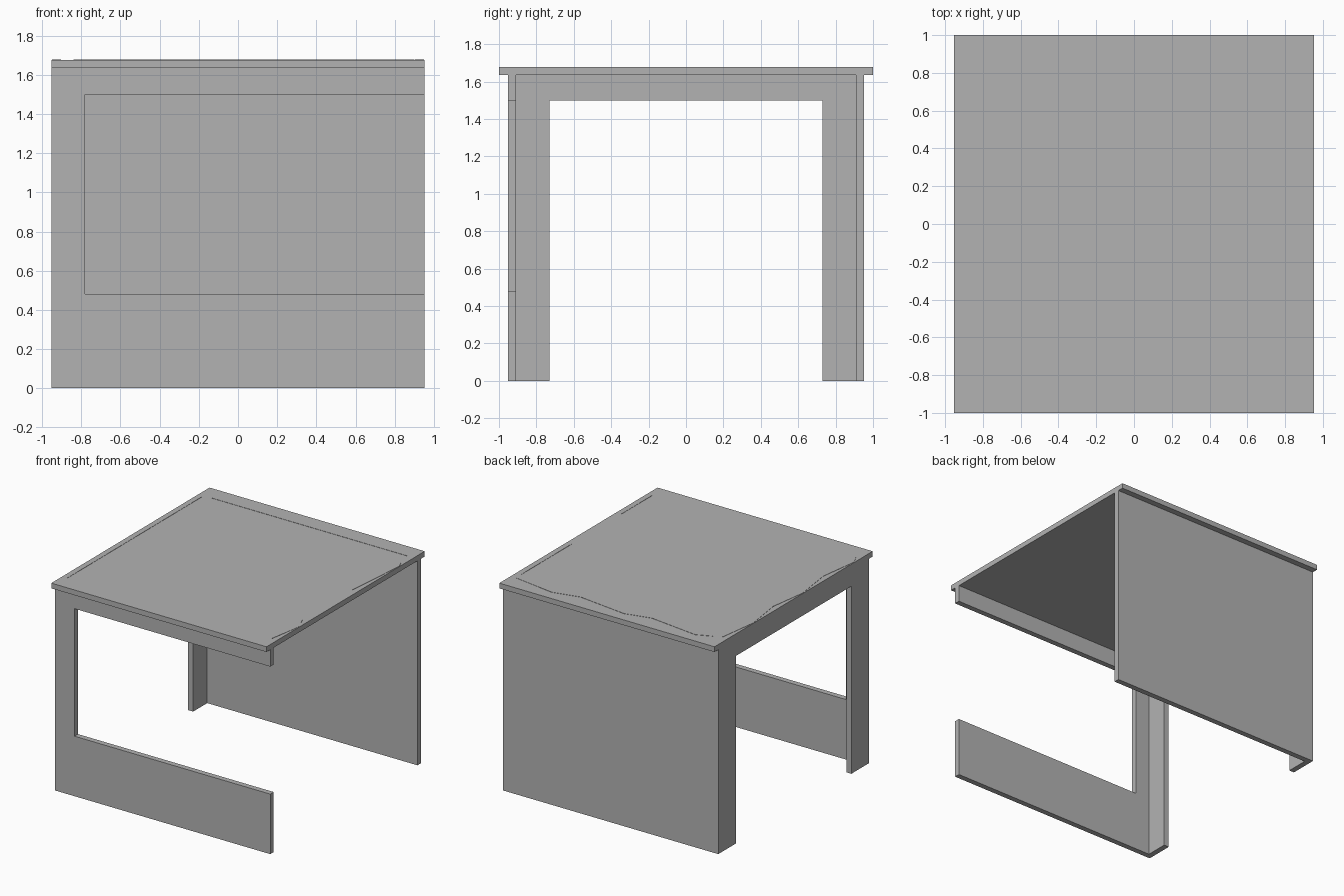
import bpy, bmesh

cube = bpy.data.objects.get("Cube")
if cube:
    bpy.data.objects.remove(cube, do_unlink=True)

grey = bpy.data.materials.new("plain_grey")
grey.use_nodes = True
grey.diffuse_color = (0.45, 0.45, 0.45, 1)
grey.node_tree.nodes["Principled BSDF"].inputs["Base Color"].default_value = grey.diffuse_color


def prism(name, outline, z0, z1):
    """Extrude a flat outline (x, y) from z0 up to z1."""
    bm = bmesh.new()
    base = bm.faces.new([bm.verts.new((x, y, z0)) for x, y in outline])
    top = bmesh.ops.extrude_face_region(bm, geom=[base])["geom"]
    for v in top:
        if isinstance(v, bmesh.types.BMVert):
            v.co.z = z1
    bmesh.ops.recalc_face_normals(bm, faces=bm.faces)
    mesh = bpy.data.meshes.new(name)
    bm.to_mesh(mesh)
    bm.free()
    mesh.materials.append(grey)
    obj = bpy.data.objects.new(name, mesh)
    bpy.context.collection.objects.link(obj)
    return obj


def rect(x0, x1, y0, y1):
    return [(x0, y0), (x1, y0), (x1, y1), (x0, y1)]


def cut(target, cutter):
    """Subtract the cutter from the target and discard it."""
    cutter.hide_render = True
    mod = target.modifiers.new("opening", 'BOOLEAN')
    mod.operation = 'DIFFERENCE'
    mod.solver = 'EXACT'
    mod.object = cutter
    bpy.context.view_layer.objects.active = target
    bpy.ops.object.modifier_apply(modifier=mod.name)
    bpy.data.objects.remove(cutter, do_unlink=True)


W = 0.952        # outer half width of the walls
I = 0.908        # inner half width
EAVE = 1.635     # top of the walls
LINTEL = 1.5     # top of the openings

# Three walls, open on the +x side
walls = prism("walls", [(W, -W), (W, -I), (-I, -I), (-I, I),
                        (W, I), (W, W), (-W, W), (-W, -W)], 0, EAVE)

# Wide front window running out to the open side, and side doorway
cut(walls, prism("window_cutter", rect(-0.78, 1.2, -1.2, -0.8), 0.48, LINTEL))
cut(walls, prism("doorway_cutter", rect(-1.2, -0.85, -0.73, 0.73), -0.2, LINTEL))

# Flat roof slab overhanging front and back
ROOF = 1.677
prism("roof", rect(-W, W, -1, 1), EAVE, ROOF)

# Thin triangular slivers lying along the roof edges
slivers = {
    "left_sliver": [(-0.905, y0, -0.95, ya, y1) for y0, ya, y1 in
                    ((0.83, 0.51, 0.19), (0.19, -0.12, -0.44), (-0.44, -0.77, -0.86))],
    "right_sliver": [(0.905, 0.79, 0.95, 0.68, 0.15), (0.905, -0.48, 0.95, -0.59, -0.86)],
}
for name, items in slivers.items():
    for x, y0, xa, ya, y1 in items:
        prism(name, [(x, y0), (xa, ya), (x, y1)], ROOF, ROOF + 0.002)
for x0, xa, x1 in ((-0.84, -0.72, -0.3), (-0.3, -0.09, 0.33), (0.33, 0.55, 0.9)):
    prism("back_sliver", [(x0, 0.86), (xa, 0.912), (x1, 0.86)], ROOF, ROOF + 0.002)
